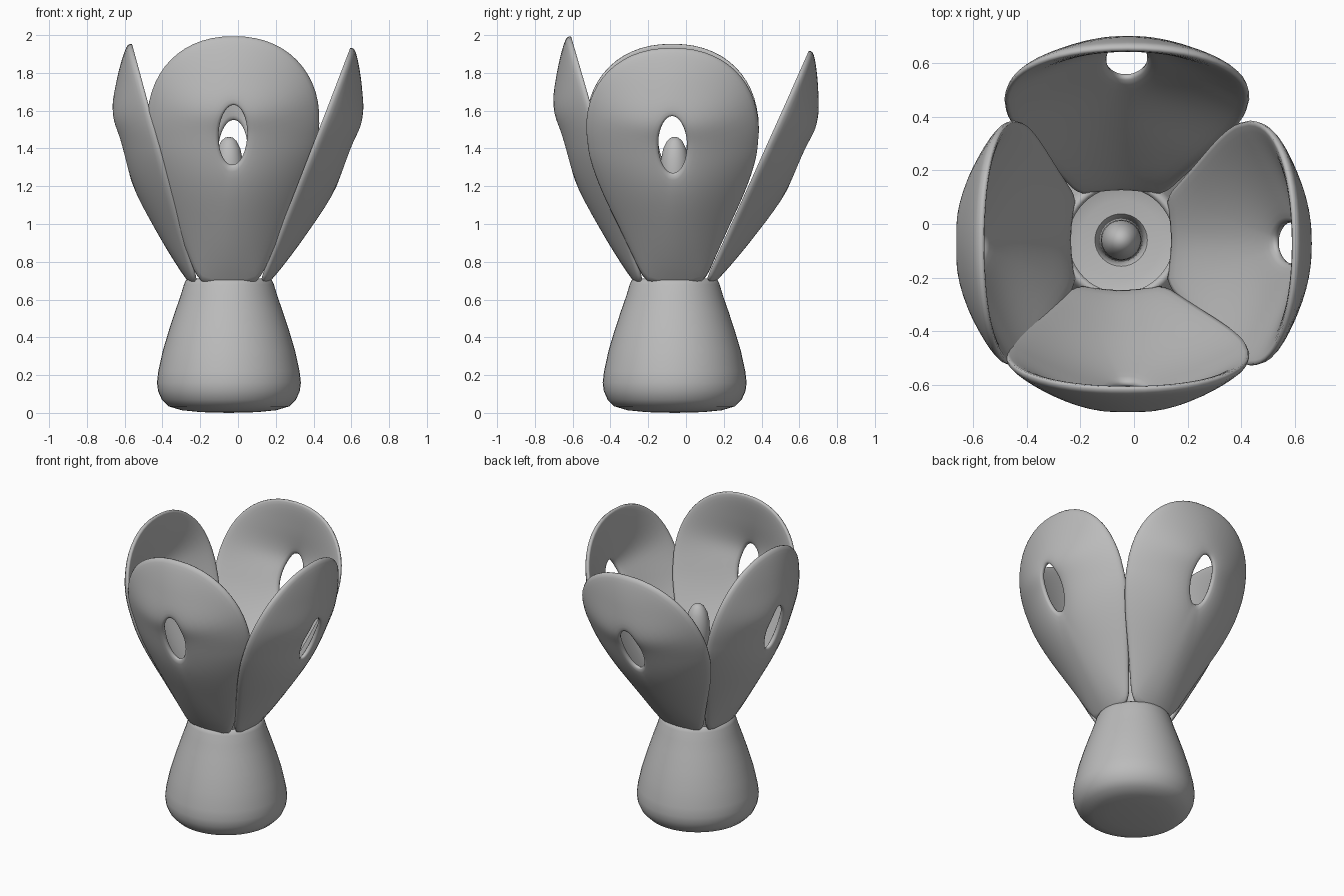
import bpy, bmesh, math
from mathutils import Matrix, Vector

if "Cube" in bpy.data.objects:
    bpy.data.objects.remove(bpy.data.objects["Cube"])

CENTER = Vector((-0.048, -0.06, 0))
grey = bpy.data.materials.new("plain grey")
grey.diffuse_color = (0.5, 0.5, 0.5, 1)
grey.use_nodes = True
grey.node_tree.nodes["Principled BSDF"].inputs["Base Color"].default_value = grey.diffuse_color


def finish(name, bm):
    bmesh.ops.recalc_face_normals(bm, faces=bm.faces)
    mesh = bpy.data.meshes.new(name)
    bm.to_mesh(mesh)
    bm.free()
    mesh.materials.append(grey)
    mesh.shade_smooth()
    obj = bpy.data.objects.new(name, mesh)
    bpy.context.collection.objects.link(obj)
    return obj


def smooth_table(pts, x):
    """Smooth interpolation through (x, value) pairs."""
    x = min(max(x, pts[0][0]), pts[-1][0])
    n = len(pts)
    slope = lambda i: ((pts[min(i + 1, n - 1)][1] - pts[max(i - 1, 0)][1]) /
                       (pts[min(i + 1, n - 1)][0] - pts[max(i - 1, 0)][0]))
    i = max(k for k in range(n - 1) if pts[k][0] <= x)
    (x0, y0), (x1, y1) = pts[i], pts[i + 1]
    d = x1 - x0
    t = (x - x0) / d
    return ((2*t**3 - 3*t**2 + 1) * y0 + (t**3 - 2*t**2 + t) * d * slope(i)
            + (3*t**2 - 2*t**3) * y1 + (t**3 - t**2) * d * slope(i + 1))


def lathe(name, profile, seg=48):
    """Revolve (radius, z) points that start and end on the axis."""
    bm = bmesh.new()
    rings = []
    for r, z in profile:
        if r == 0:
            rings.append([bm.verts.new(CENTER + Vector((0, 0, z)))] * seg)
        else:
            rings.append([bm.verts.new(CENTER + Vector(
                (r * math.cos(math.tau * k / seg), r * math.sin(math.tau * k / seg), z)))
                for k in range(seg)])
    for a, b in zip(rings, rings[1:]):
        for k in range(seg):
            j = (k + 1) % seg
            bm.faces.new(list(dict.fromkeys((a[k], a[j], b[j], b[k]))))
    return finish(name, bm)


# Petal shape: half width and outward bulge along its length
WIDTH = [(0, 0.165), (0.26, 0.275), (0.52, 0.385), (0.7, 0.44), (0.85, 0.457)]
BULGE = [(0, 0.025), (0.3, 0.1), (0.6, 0.165), (0.85, 0.178), (0.98, 0.174),
         (1.15, 0.095), (1.33, 0.0)]
LENGTH, HOLE_S, HOLE_W, HOLE_H = 1.33, 0.84, 0.076, 0.163
HALF_THICK = 0.029
POW = 2 / 2.2          # slightly squared crown


def half_width(s):
    if s < 0.85:
        return smooth_table(WIDTH, s)
    t = min(1, (s - 0.85) / (LENGTH - 0.85))
    return 0.457 * (1 - t ** 2.2) ** (1 / 2.2)


def petal(name, heading, tilt, scale, shift):
    # outline: bottom edge, then up the right side; left side is mirrored
    side = [(0.05, -0.022), (0.1, -0.02), (0.145, -0.01), (0.168, 0.018)]
    side += [(half_width(s), s) for s in (0.05 + 0.8 * k / 16 for k in range(17))]
    side += [(0.457 * math.cos(a) ** POW, 0.85 + 0.48 * math.sin(a) ** POW)
             for a in (math.pi / 2 * k / 14 for k in range(1, 14))]
    outline = [(0, -0.022)] + side + [(0, LENGTH)] + [(-u, s) for u, s in reversed(side)]

    bm = bmesh.new()
    steps = 14
    loops = []
    place = (Matrix.Translation(CENTER) @ Matrix.Rotation(heading, 4, 'Z')
             @ Matrix.Translation((0.207, 0, 0.7)) @ Matrix.Rotation(tilt, 4, 'Y'))
    for u1, s1 in outline:
        a = math.atan2((s1 - HOLE_S) / 1.5, u1)
        u0, s0 = HOLE_W * math.cos(a), HOLE_S + HOLE_H * math.sin(a)
        loop = []
        # closed cross-section from hole rim to outer rim and back
        for k in range(2 * steps):
            ang = math.pi * k / steps
            v = (1 - math.cos(ang)) / 2
            u, s = u0 + (u1 - u0) * v, s0 + (s1 - s0) * v
            h = math.copysign(HALF_THICK * abs(math.sin(ang)) ** 0.6, math.sin(ang))
            q = min(1, abs(u) / max(half_width(s), 1e-4))
            out = -0.030 + smooth_table(BULGE, s) * (1 - q ** 1.8) + h
            # the petal slides sideways a little toward its upper end
            slide = shift * min(1, max(0, s))
            loop.append(bm.verts.new(place @ Vector((out, u + slide, s * scale))))
        loops.append(loop)
    n = len(loops)
    for i in range(n):
        a, b = loops[i], loops[(i + 1) % n]
        for k in range(2 * steps):
            j = (k + 1) % (2 * steps)
            bm.faces.new((a[k], a[j], b[j], b[k]))
    return finish(name, bm)


# Flared hollow foot: outside up to the rim, then down the inside
lathe("base", [(0, 0.0), (0.15, 0.004), (0.25, 0.014), (0.32, 0.035), (0.355, 0.07),
               (0.375, 0.115), (0.381, 0.16), (0.374, 0.22), (0.35, 0.33), (0.317, 0.44),
               (0.284, 0.54), (0.256, 0.62), (0.238, 0.68), (0.228, 0.702), (0.212, 0.712),
               (0.196, 0.70), (0.2, 0.66), (0.235, 0.54), (0.27, 0.42), (0.3, 0.32),
               (0.325, 0.2), (0.32, 0.14), (0.28, 0.085), (0.15, 0.06), (0, 0.055)])

# Central bud on a stem, with rounded tip
lathe("bud", [(0, 0.05), (0.1, 0.05), (0.075, 0.15), (0.058, 0.4), (0.053, 0.8), (0.055, 1.05),
              (0.068, 1.18), (0.076, 1.27), (0.073, 1.34), (0.06, 1.4),
              (0.04, 1.44), (0.02, 1.457), (0, 1.462)], 32)

# Four petals, each leaning out by its own angle
for name, heading, tilt, scale, shift in (("right_petal", 0, 21.2, 0.985, -0.013),
                                          ("back_petal", 90, 24.2, 0.992, -0.025),
                                          ("left_petal", 180, 15.5, 0.972, 0.013),
                                          ("front_petal", 270, 16.5, 1.008, 0.025)):
    petal(name, math.radians(heading), math.radians(tilt), scale, shift)
